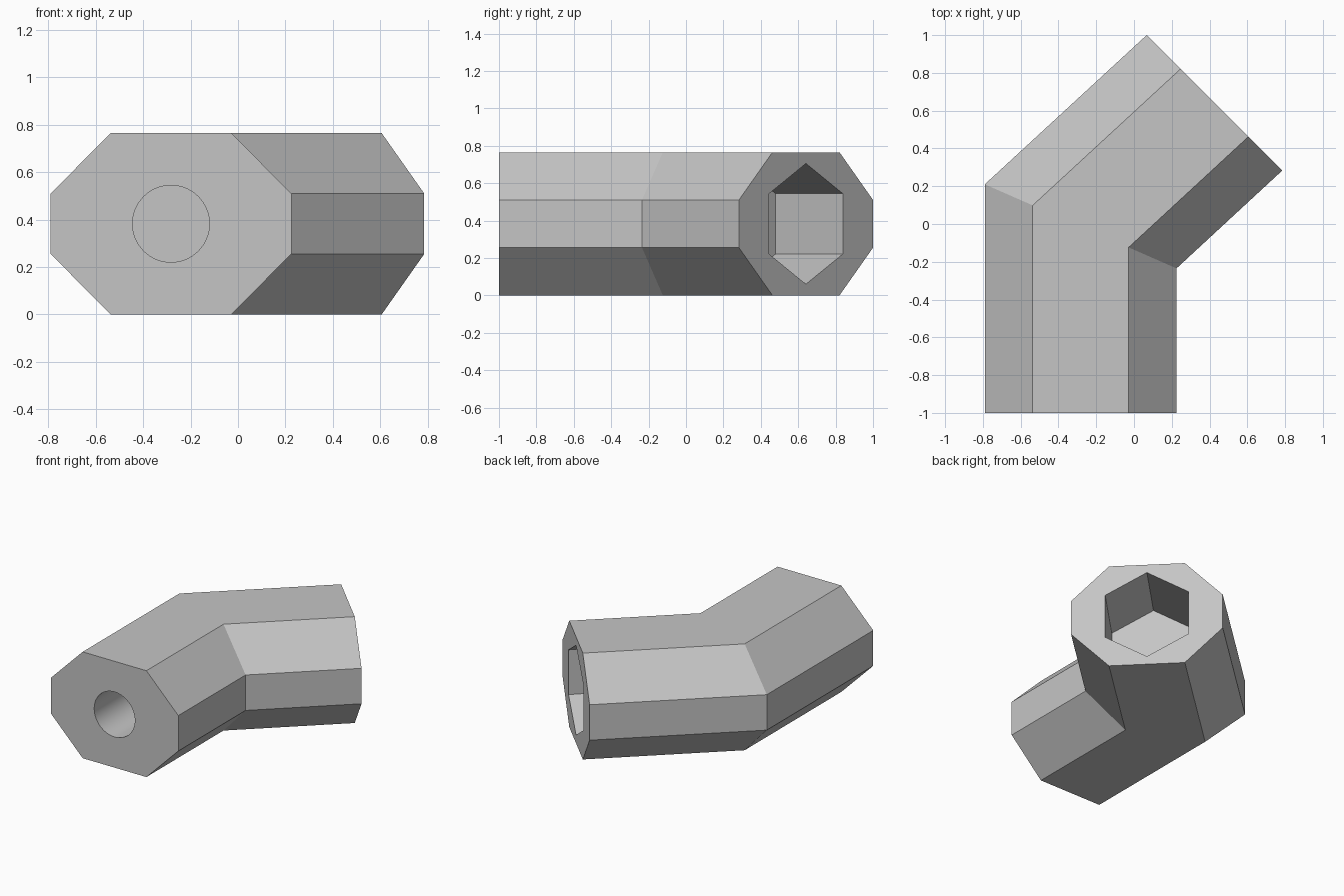
import bpy
import bmesh
import math
from mathutils import Vector

cube = bpy.data.objects.get("Cube")
if cube:
    bpy.data.objects.remove(cube, do_unlink=True)

grey = bpy.data.materials.new("plain grey")
grey.use_nodes = True
colour = (0.56, 0.56, 0.56, 1)
grey.diffuse_color = colour
grey.node_tree.nodes["Principled BSDF"].inputs["Base Color"].default_value = colour

HEIGHT = 0.765
DEPTH = 0.508


def loft(name, rings):
    """Join closed rings of points into a capped tube."""
    bm = bmesh.new()
    loops = [[bm.verts.new(p) for p in ring] for ring in rings]
    count = len(loops[0])
    for a, b in zip(loops, loops[1:]):
        for i in range(count):
            j = (i + 1) % count
            bm.faces.new((a[i], a[j], b[j], b[i]))
    bm.faces.new(loops[0])
    bm.faces.new(loops[-1])
    bmesh.ops.recalc_face_normals(bm, faces=bm.faces)
    mesh = bpy.data.meshes.new(name)
    bm.to_mesh(mesh)
    bm.free()
    mesh.materials.append(grey)
    obj = bpy.data.objects.new(name, mesh)
    bpy.context.collection.objects.link(obj)
    return obj


def octagon(left, right):
    """Upright eight-sided section spanning two plan points."""
    a, b = Vector((*left, 0)), Vector((*right, 0))
    profile = [(0.25, 0), (0.75, 0), (1, 1), (1, 2), (0.75, 3), (0.25, 3), (0, 2), (0, 1)]
    return [a.lerp(b, u) + Vector((0, 0, HEIGHT * k / 3)) for u, k in profile]


def socket_cutter(name, left, right, radius, sides):
    """Prism sunk square into the end face spanning two plan points."""
    a, b = Vector((*left, 0)), Vector((*right, 0))
    across = (b - a).normalized()
    up = Vector((0, 0, 1))
    outward = across.cross(up)
    if outward.dot((a + b) / 2) < 0:
        outward.negate()
    centre = (a + b) / 2 + up * HEIGHT / 2
    rings = []
    for offset in (-DEPTH, 0.1):
        ring = []
        for i in range(sides):
            t = math.tau * i / sides
            ring.append(centre + outward * offset
                        + radius * (across * math.sin(t) + up * math.cos(t)))
        rings.append(ring)
    cutter = loft(name, rings)
    cutter.hide_render = True
    return cutter


# Bent eight-sided body: front end, mitred bend, angled back end
front = ((-0.79, -1), (0.225, -1))
bend = ((-0.79, 0.21), (0.225, -0.235))
back = ((0.067, 1), (0.785, 0.283))
body = loft("elbow_body", [octagon(*s) for s in (front, bend, back)])

# Round socket in the front, hexagonal socket in the back
cutters = [
    socket_cutter("round_socket_cutter", *front, 0.162, 64),
    socket_cutter("hex_socket_cutter", *back, 0.3225, 6),
]
bpy.ops.object.select_all(action="DESELECT")
body.select_set(True)
bpy.context.view_layer.objects.active = body
for cutter in cutters:
    mod = body.modifiers.new("socket", "BOOLEAN")
    mod.operation = "DIFFERENCE"
    mod.solver = "EXACT"
    mod.object = cutter
    bpy.ops.object.modifier_apply(modifier=mod.name)
    bpy.data.objects.remove(cutter, do_unlink=True)

# Smooth the round bore only; the flats stay crisp
bpy.ops.object.shade_smooth_by_angle(angle=math.radians(15))
